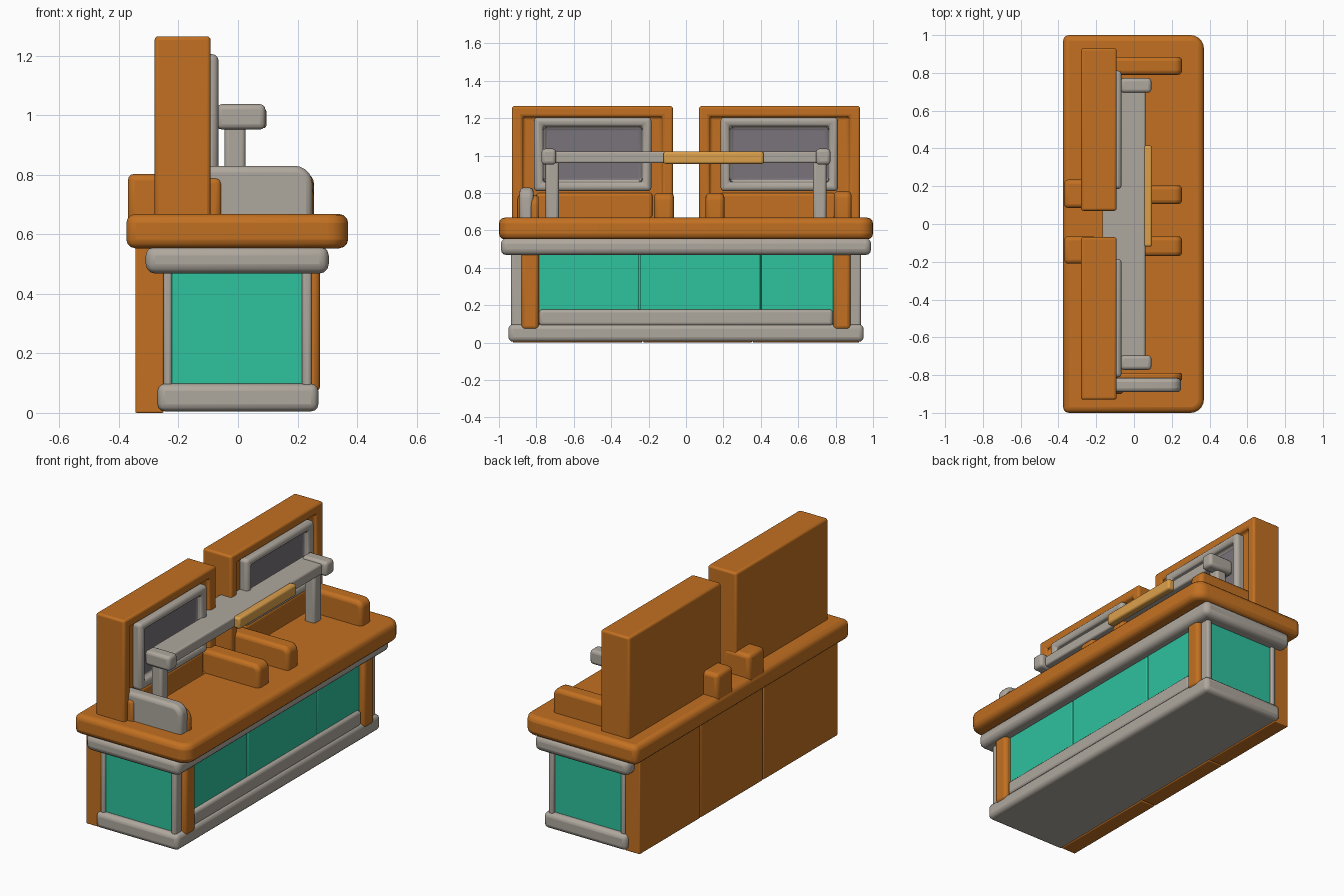
import bpy, bmesh

if "Cube" in bpy.data.objects:
    bpy.data.objects.remove(bpy.data.objects["Cube"])


def srgb(r, g, b):
    return tuple(((c / 255 + 0.055) / 1.055) ** 2.4 for c in (r, g, b)) + (1,)


def make_mat(name, rgb):
    m = bpy.data.materials.new(name)
    m.diffuse_color = srgb(*rgb)
    m.use_nodes = True
    m.node_tree.nodes["Principled BSDF"].inputs["Base Color"].default_value = m.diffuse_color
    return m


ORANGE = make_mat("orange", (194, 112, 33))
GRAY = make_mat("warm gray", (174, 167, 157))
TEAL = make_mat("teal", (46, 194, 157))
TAN = make_mat("light tan", (220, 160, 75))
DARK = make_mat("slate", (120, 115, 122))


def box(name, x, y, z, mat, bevel=0.02, corner=None, inset=None, inset_mat=None):
    """Soft-edged box from ranges. corner=(axis, radius) rounds the +x edges that run
    along the axis; inset=(width, depth) recesses the +x face."""
    bm = bmesh.new()
    bmesh.ops.create_cube(bm, size=1)
    for v in bm.verts:
        for i, (lo, hi) in enumerate((x, y, z)):
            v.co[i] = lo if v.co[i] < 0 else hi
    if corner:
        axis, radius = corner
        edges = []
        for e in bm.edges:
            a, b = e.verts
            along = abs((a.co - b.co)[axis]) > 1e-4
            high = axis == 2 or a.co.z > z[1] - 1e-4
            if along and high and a.co.x > x[1] - 1e-4:
                edges.append(e)
        bmesh.ops.bevel(bm, geom=edges, offset=radius, segments=5,
                        profile=0.5, affect='EDGES')
    if inset:
        face = max(bm.faces, key=lambda f: f.normal.x)
        bmesh.ops.inset_region(bm, faces=[face], thickness=inset[0], depth=0)
        # second ring keeps the recess walls upright
        res = bmesh.ops.inset_region(bm, faces=[face], thickness=0.004, depth=0)
        for v in face.verts:
            v.co.x -= inset[1]
        if inset_mat:
            face.material_index = 1
    bmesh.ops.recalc_face_normals(bm, faces=bm.faces)
    me = bpy.data.meshes.new(name)
    bm.to_mesh(me)
    bm.free()
    me.materials.append(mat)
    if inset_mat:
        me.materials.append(inset_mat)
    ob = bpy.data.objects.new(name, me)
    bpy.context.collection.objects.link(ob)
    if bevel:
        mod = ob.modifiers.new("soft edges", 'BEVEL')
        mod.width = bevel
        mod.segments = 3
        mod.limit_method = 'ANGLE'
        mod.angle_limit = 0.7
    bpy.ops.object.select_all(action='DESELECT')
    ob.select_set(True)
    bpy.context.view_layer.objects.active = ob
    bpy.ops.object.shade_smooth_by_angle(angle=0.75)
    return ob


def both(y, s):
    """Range in y, mirrored when s is -1."""
    return tuple(sorted((y[0] * s, y[1] * s)))


# Base cabinet
box("plinth", (-0.27, 0.27), (-0.95, 0.95), (0.005, 0.098), GRAY, 0.025)
box("cabinet_core", (-0.25, 0.228), (-0.915, 0.915), (0.05, 0.52), TEAL, 0.005)
box("upper_rim", (-0.31, 0.305), (-0.99, 0.99), (0.468, 0.56), GRAY, 0.032)
box("countertop", (-0.375, 0.37), (-1.0, 1.0), (0.553, 0.668), ORANGE, 0.03, (2, 0.07))
box("lower_rail", (0.2, 0.262), (-0.785, 0.785), (0.09, 0.178), GRAY, 0.018)

# Panels separated by narrow seams, front and back
for i, (a, b) in enumerate([(-0.80, -0.253), (-0.247, 0.397), (0.403, 0.80)]):
    box(f"side_panel_{i}", (0.21, 0.24), (a, b), (0.12, 0.5), TEAL, 0.005)
box("back_core", (-0.335, -0.24), (-0.91, 0.91), (0.01, 0.56), ORANGE, 0)
for i, (a, b) in enumerate([(-0.925, -0.234), (-0.228, 0.352), (0.358, 0.925)]):
    box(f"back_panel_{i}", (-0.345, -0.25), (a, b), (0.0, 0.57), ORANGE, 0.005)

# Corner posts and end trims
for s in (-1, 1):
    box("corner_post", (0.215, 0.248), both((0.86, 0.935), s), (0.05, 0.52), GRAY, 0.012)
    box("rear_post", (-0.25, -0.222), both((0.87, 0.93), s), (0.05, 0.52), GRAY, 0.01)
    box("front_post", (0.2, 0.276), both((0.787, 0.88), s), (0.07, 0.52), ORANGE, 0.02)

# Seat backs with recessed front, framed screen, pad and inner armrests
for s in (-1, 1):
    box("seat_back", (-0.28, -0.092), both((0.07, 0.93), s), (0.62, 1.265), ORANGE,
        0.028, inset=(0.078, 0.025))
    box("screen_frame", (-0.14, -0.066), both((0.185, 0.812), s), (0.81, 1.205), GRAY,
        0.02, inset=(0.066, 0.04), inset_mat=DARK)
    box("lower_pad", (-0.15, -0.095), both((0.18, 0.80), s), (0.64, 0.80), ORANGE, 0.015)
    y = (0.105, 0.205) if s > 0 else (-0.17, -0.065)
    box("inner_armrest", (-0.15, 0.255), y, (0.62, 0.80), ORANGE, 0.022, (1, 0.04))
    y = (0.085, 0.235) if s > 0 else (-0.21, -0.065)
    box("rear_block", (-0.37, -0.2), y, (0.62, 0.803), ORANGE, 0.022)

# Outer armrests: one orange, one gray with an orange lining
box("outer_armrest", (-0.15, 0.255), (0.79, 0.885), (0.62, 0.81), ORANGE, 0.022, (1, 0.04))
box("gray_armrest", (-0.15, 0.25), (-0.89, -0.815), (0.62, 0.83), GRAY, 0.022, (1, 0.06))
box("armrest_lining", (-0.15, 0.255), (-0.83, -0.788), (0.62, 0.79), ORANGE, 0.015, (1, 0.06))
box("armrest_heel", (-0.15, -0.055), (-0.90, -0.80), (0.62, 0.79), ORANGE, 0.02)

# Raised shelf, its caps, legs and tan edge strip
box("shelf", (-0.085, 0.06), (-0.75, 0.75), (0.96, 1.022), GRAY, 0.01)
box("shelf_middle", (-0.168, -0.05), (-0.195, 0.195), (0.96, 1.022), GRAY, 0.01)
for s in (-1, 1):
    box("shelf_cap", (-0.072, 0.092), both((0.695, 0.772), s), (0.952, 1.037), GRAY, 0.018)
    box("shelf_leg", (-0.045, 0.025), both((0.68, 0.75), s), (0.64, 0.98), GRAY, 0.014)
box("edge_strip", (0.05, 0.096), (-0.12, 0.415), (0.956, 1.022), TAN, 0.012)
